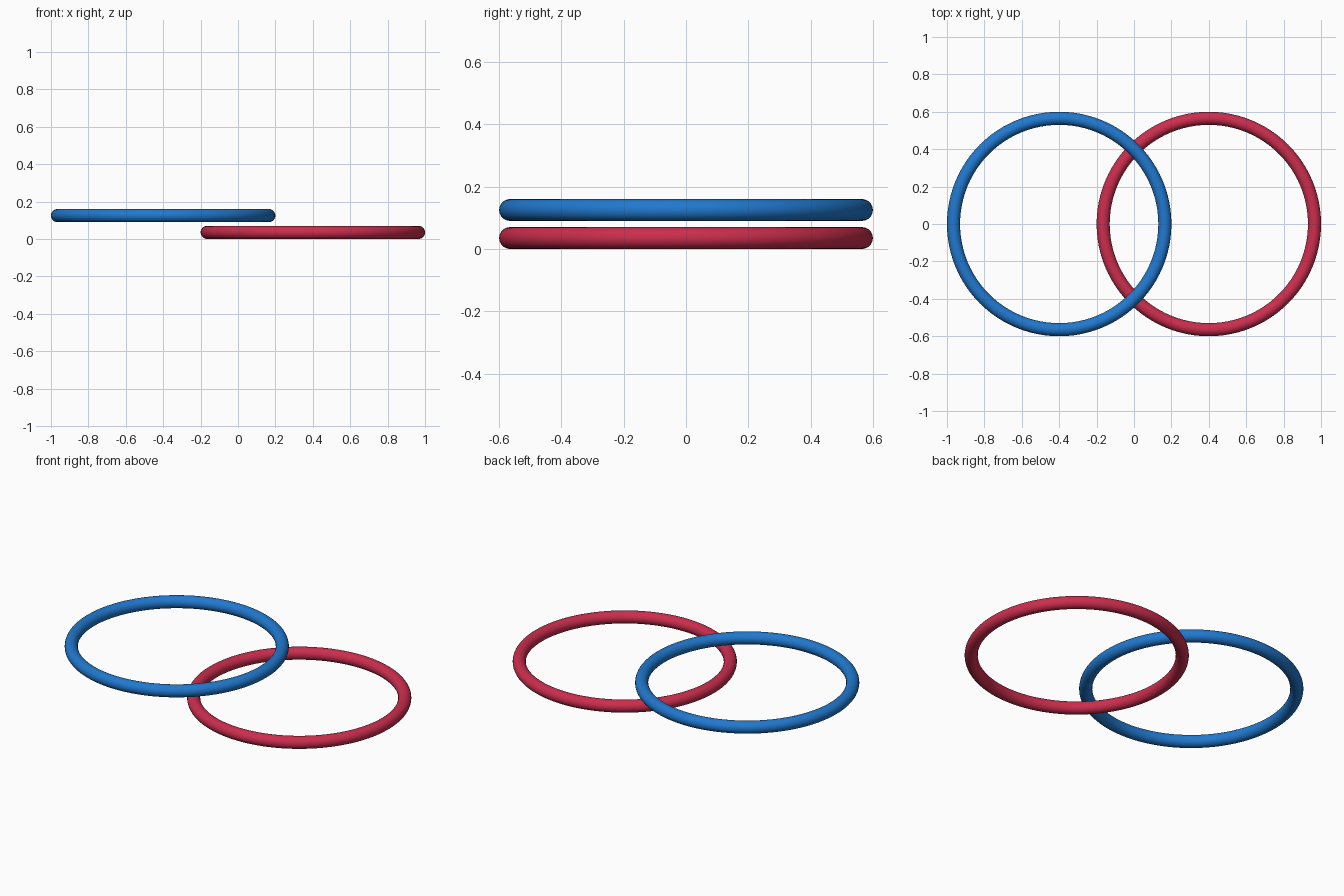
import bpy

cube = bpy.data.objects.get("Cube")
if cube:
    bpy.data.objects.remove(cube, do_unlink=True)

TUBE = 0.035          # tube radius
RING = 0.6 - TUBE     # ring centreline radius


def material(name, rgb):
    mat = bpy.data.materials.new(name)
    mat.use_nodes = True
    colour = (*rgb, 1.0)
    mat.diffuse_color = colour
    for node in mat.node_tree.nodes:
        if node.type == 'BSDF_PRINCIPLED':
            node.inputs["Base Color"].default_value = colour
    return mat


def ring(name, x, z, mat):
    bpy.ops.mesh.primitive_torus_add(
        location=(x, 0, z), major_radius=RING, minor_radius=TUBE,
        major_segments=96, minor_segments=24)
    obj = bpy.context.object
    obj.name = name
    obj.data.materials.append(mat)
    bpy.ops.object.shade_smooth()
    return obj


# Lower ring on the ground, upper ring hovering just above it
ring("red_ring", 0.4, TUBE, material("crimson red", (0.6, 0.027, 0.075)))
ring("blue_ring", -0.4, TUBE + 0.09, material("bright blue", (0.015, 0.19, 0.62)))
